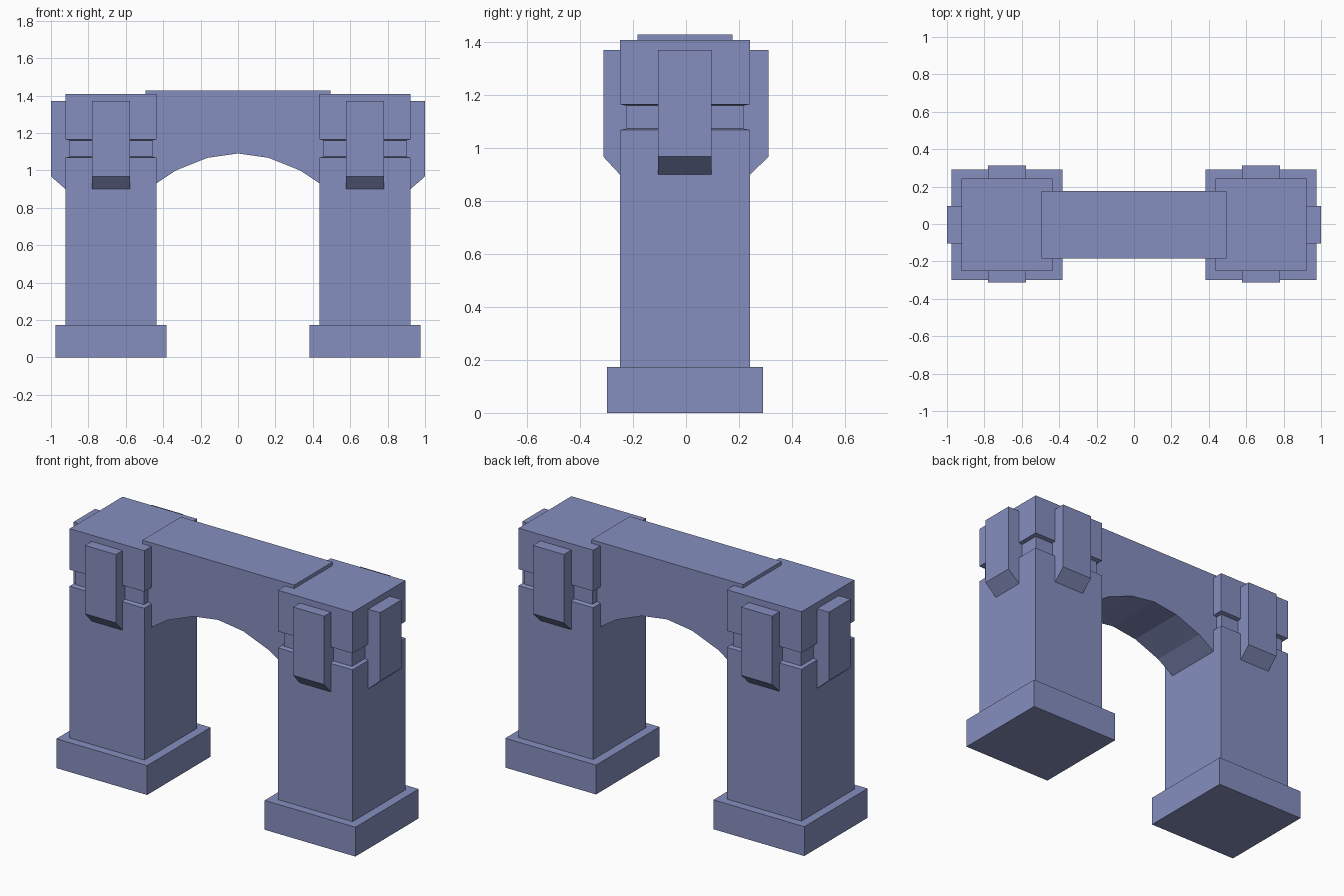
import bpy, bmesh
from math import pi
from mathutils import Matrix, Vector

if "Cube" in bpy.data.objects:
    bpy.data.objects.remove(bpy.data.objects["Cube"])

OX, OY = 0.0, -0.004      # slight offset of the masonry from the origin
PILLAR_X = 0.679

stone = bpy.data.materials.new("blue_stone")
stone.diffuse_color = (0.24, 0.275, 0.52, 1)
stone.use_nodes = True
stone.node_tree.nodes["Principled BSDF"].inputs["Base Color"].default_value = stone.diffuse_color


def finish(name, bm):
    bmesh.ops.recalc_face_normals(bm, faces=bm.faces)
    me = bpy.data.meshes.new(name)
    bm.to_mesh(me)
    bm.free()
    me.materials.append(stone)
    ob = bpy.data.objects.new(name, me)
    bpy.context.collection.objects.link(ob)
    return ob


def square_stack(name, rings, cx, cy):
    """Square rings (half size x, half size y, z) joined from bottom to top."""
    bm = bmesh.new()
    loops = [[bm.verts.new((cx + sx * hx, cy + sy * hy, z))
              for sx, sy in ((-1, -1), (1, -1), (1, 1), (-1, 1))] for hx, hy, z in rings]
    for a, b in zip(loops, loops[1:]):
        for i in range(4):
            j = (i + 1) % 4
            bm.faces.new((a[i], a[j], b[j], b[i]))
    bm.faces.new(loops[0][::-1])
    bm.faces.new(loops[-1])
    return finish(name, bm)


def extrude_profile(name, pts, width, matrix):
    """Extrude an x-z profile along y, centred, then place it."""
    bm = bmesh.new()
    face = bm.faces.new([bm.verts.new((x, -width / 2, z)) for x, z in pts])
    ext = bmesh.ops.extrude_face_region(bm, geom=[face])
    verts = [v for v in ext["geom"] if isinstance(v, bmesh.types.BMVert)]
    bmesh.ops.translate(bm, verts=verts, vec=Vector((0, width, 0)))
    bmesh.ops.transform(bm, matrix=matrix, verts=bm.verts)
    return finish(name, bm)


# pillar: plinth, shaft, recessed neck and capital in one stack
PILLAR = [(0.296, 0.295, 0), (0.296, 0.295, 0.173),
          (0.2435, 0.246, 0.173), (0.2435, 0.246, 1.068),
          (0.222, 0.221, 1.073), (0.222, 0.221, 1.16),
          (0.2435, 0.246, 1.165), (0.2435, 0.246, 1.407)]


def bracket(name, inner, outer, matrix):
    # block with sloping underside that meets the shaft
    pts = [(inner - 0.08, 1.37), (outer, 1.37), (outer, 0.967),
           (inner, 0.9), (inner - 0.08, 0.9)]
    extrude_profile(name, pts, 0.202, matrix)


for side, s in (("left", -1), ("right", 1)):
    cx = s * PILLAR_X + OX
    square_stack(f"{side}_pillar", PILLAR, cx, OY)
    # front and back brackets
    for end, e in (("front", -1), ("back", 1)):
        m = Matrix.Translation((cx, 0, 0)) @ Matrix.Rotation(e * pi / 2, 4, 'Z')
        bracket(f"{side}_{end}_bracket", 0.246 + e * OY, 0.312, m)
    # outer bracket
    m = Matrix.Translation((0, OY, 0)) @ Matrix.Rotation(0 if s > 0 else pi, 4, 'Z')
    bracket(f"{side}_outer_bracket", 0.9225 + s * OX, 1.0, m)

# arched span between the pillars
half = [(0.495, 1.428), (0.495, 0.89), (0.436, 0.93), (0.331, 1.0), (0.163, 1.067)]
arch = half + [(0, 1.09)] + [(-x, z) for x, z in reversed(half)]
extrude_profile("arch_span", arch, 0.359, Matrix.Translation((OX, OY, 0)))
